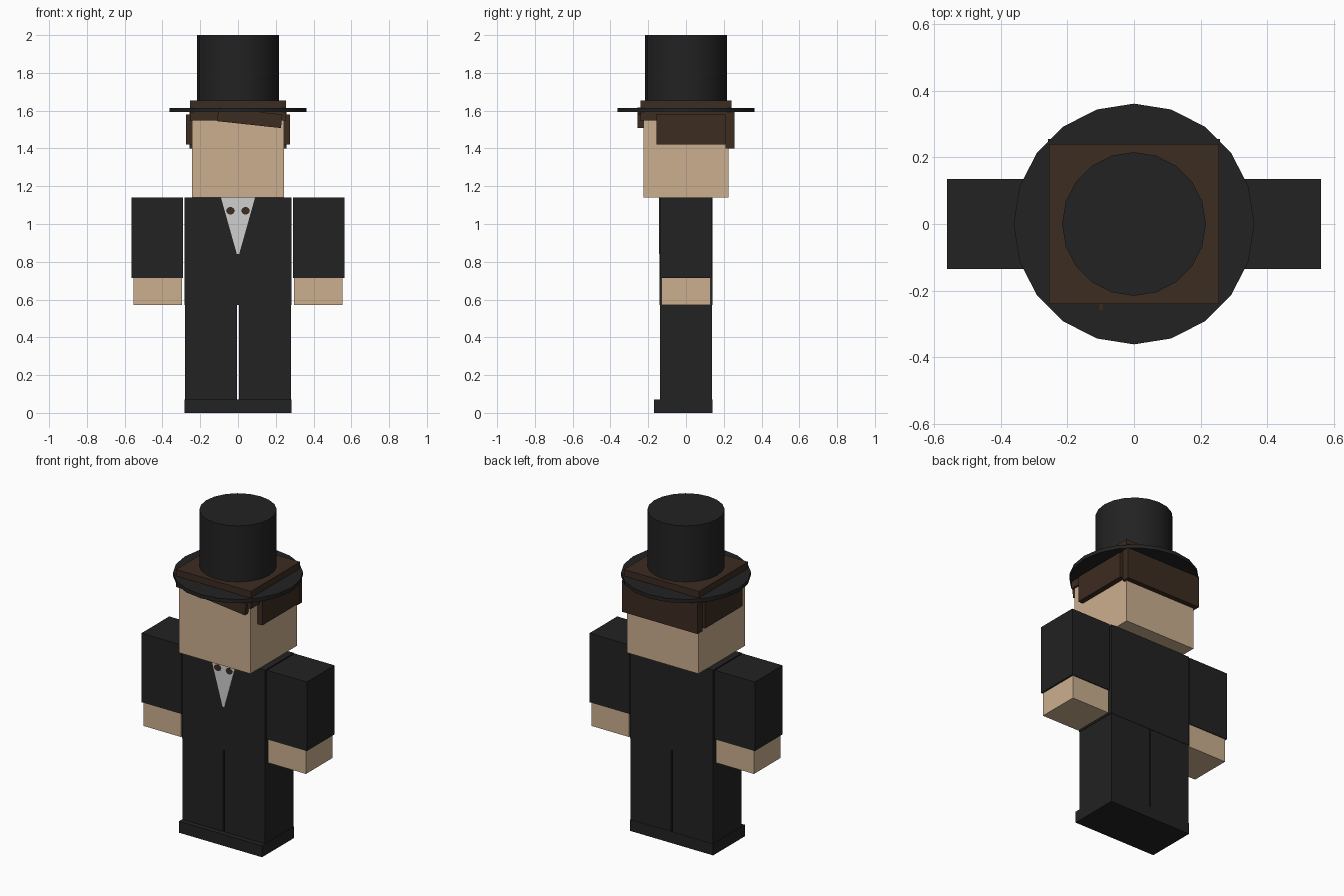
import bpy, bmesh, math
from mathutils import Matrix

if "Cube" in bpy.data.objects:
    bpy.data.objects.remove(bpy.data.objects["Cube"], do_unlink=True)


def material(name, rgb):
    mat = bpy.data.materials.new(name)
    mat.use_nodes = True
    color = (*rgb, 1)
    mat.diffuse_color = color
    mat.node_tree.nodes["Principled BSDF"].inputs["Base Color"].default_value = color
    return mat


BLACK = material("suit_black", (0.016, 0.016, 0.016))
SKIN = material("skin_tan", (0.6, 0.43, 0.275))
BROWN = material("hair_brown", (0.046, 0.025, 0.015))
WHITE = material("shirt_white", (0.62, 0.62, 0.62))


def add_object(name, bm, mat):
    bmesh.ops.recalc_face_normals(bm, faces=bm.faces)
    mesh = bpy.data.meshes.new(name)
    bm.to_mesh(mesh)
    bm.free()
    mesh.materials.append(mat)
    obj = bpy.data.objects.new(name, mesh)
    bpy.context.collection.objects.link(obj)
    return obj


def box(name, x, y, z, mat):
    """Box spanning the given (low, high) ranges."""
    bm = bmesh.new()
    bmesh.ops.create_cube(bm, size=1)
    spans = (x, y, z)
    bmesh.ops.scale(bm, vec=[hi - lo for lo, hi in spans], verts=bm.verts)
    bmesh.ops.translate(bm, vec=[(hi + lo) / 2 for lo, hi in spans], verts=bm.verts)
    return add_object(name, bm, mat)


def pair(name, x, y, z, mat):
    box("left_" + name, x, y, z, mat)
    box("right_" + name, (-x[1], -x[0]), y, z, mat)


def disc(name, radius, z, mat):
    bm = bmesh.new()
    bmesh.ops.create_cone(bm, cap_ends=True, segments=20, radius1=radius,
                          radius2=radius, depth=z[1] - z[0],
                          matrix=Matrix.Translation((0, 0, (z[0] + z[1]) / 2)))
    obj = add_object(name, bm, mat)
    bpy.ops.object.select_all(action="DESELECT")
    obj.select_set(True)
    bpy.context.view_layer.objects.active = obj
    bpy.ops.object.shade_smooth_by_angle(angle=math.radians(35))


def plate(name, outline, y, mat):
    """Thin plate facing the front, from an (x, z) outline."""
    bm = bmesh.new()
    face = bm.faces.new([bm.verts.new((x, y, z)) for x, z in outline])
    extruded = bmesh.ops.extrude_face_region(bm, geom=[face])["geom"]
    verts = [v for v in extruded if isinstance(v, bmesh.types.BMVert)]
    bmesh.ops.translate(bm, vec=(0, 0.003, 0), verts=verts)
    add_object(name, bm, mat)


# Body, limbs and shoes
box("torso", (-0.283, 0.283), (-0.14, 0.14), (0.57, 1.14), BLACK)
pair("leg", (0.004, 0.28), (-0.138, 0.138), (0.07, 0.57), BLACK)
pair("shoe", (0, 0.283), (-0.17, 0.14), (0, 0.07), BLACK)
pair("sleeve", (0.29, 0.563), (-0.135, 0.135), (0.715, 1.14), BLACK)
pair("hand", (0.296, 0.554), (-0.13, 0.13), (0.57, 0.715), SKIN)

# Shirt front and bow tie
plate("shirt_front", [(-0.09, 1.139), (0.09, 1.139), (0.006, 0.84), (-0.006, 0.84)],
      -0.142, WHITE)
for side, sign in (("left", 1), ("right", -1)):
    angles = [i * math.tau / 10 for i in range(10)]
    plate(side + "_bow_tie_half",
          [(sign * 0.04 + 0.023 * math.cos(a), 1.07 + 0.02 * math.sin(a)) for a in angles],
          -0.144, BROWN)

# Head and hair
box("head", (-0.243, 0.243), (-0.226, 0.226), (1.14, 1.547), SKIN)
box("hair_cap", (-0.255, 0.255), (-0.24, 0.24), (1.547, 1.655), BROWN)
box("hair_back", (-0.258, 0.258), (0.21, 0.256), (1.40, 1.595), BROWN)
pair("hair_side", (0.235, 0.275), (-0.155, 0.208), (1.42, 1.58), BROWN)
fringe = box("hair_fringe", (-0.17, 0.17), (-0.02, 0.02), (-0.036, 0.036), BROWN)
fringe.location = (0.062, -0.238, 1.562)
fringe.rotation_euler.y = math.radians(6.2)

# Top hat
disc("hat_brim", 0.362, (1.592, 1.615), BLACK)
disc("hat_crown", 0.216, (1.6, 2.0), BLACK)
